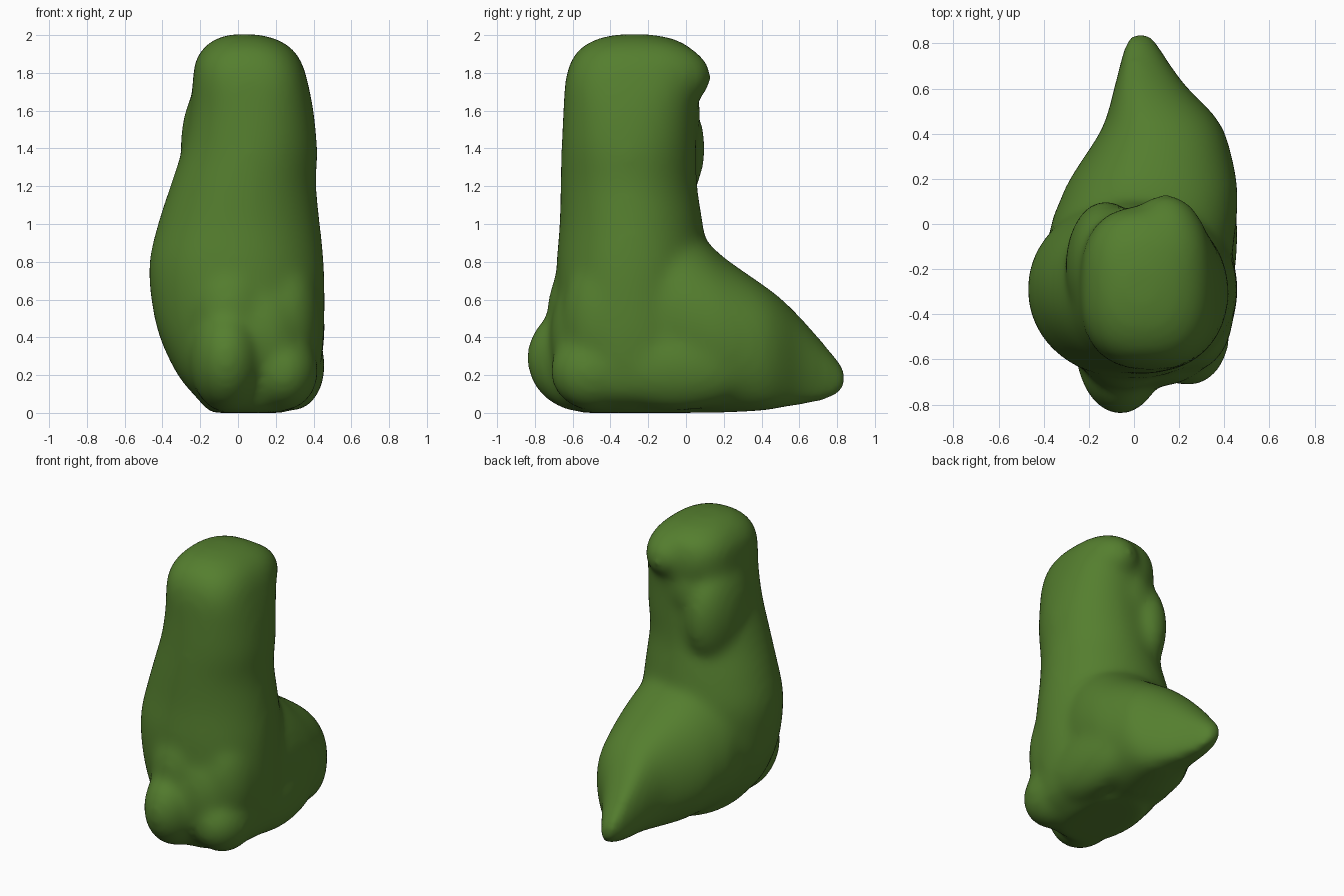
import bpy, bmesh, math
from mathutils import Vector, Matrix

if "Cube" in bpy.data.objects:
    bpy.data.objects.remove(bpy.data.objects["Cube"], do_unlink=True)

green = bpy.data.materials.new("moss green")
green.use_nodes = True
green.diffuse_color = (0.09, 0.21, 0.028, 1)
green.node_tree.nodes["Principled BSDF"].inputs["Base Color"].default_value = green.diffuse_color
green.node_tree.nodes["Principled BSDF"].inputs["Roughness"].default_value = 0.8

bm = bmesh.new()


def spline(rows, steps=5):
    """Catmull-Rom interpolation of section rows."""
    out = []
    for i in range(len(rows) - 1):
        a, b, c, d = (Vector(rows[max(0, min(len(rows) - 1, i + k))]) for k in (-1, 0, 1, 2))
        for s in range(steps):
            t = s / steps
            out.append(b + (c - a) * (t / 2) + (a * 2 - b * 5 + c * 4 - d) * (t * t / 2)
                       + (b * 3 - a - c * 3 + d) * (t ** 3 / 2))
    out.append(Vector(rows[-1]))
    return out


def loft(rows, place, skew=0.0, n=48):
    """Skin superellipse sections given as (position, u0, u1, v0, v1, power)."""
    rings = []
    for p, u0, u1, v0, v1, power in spline(rows):
        ring = []
        for k in range(n):
            a = 2 * math.pi * k / n
            c, s = math.cos(a), math.sin(a)
            u = math.copysign(abs(c) ** (2 / power), c)
            v = math.copysign(abs(s) ** (2 / power), s)
            x = (u0 + u1) / 2 + (u1 - u0) / 2 * u - skew * v * (1 - abs(u))
            ring.append(bm.verts.new(place(x, (v0 + v1) / 2 + (v1 - v0) / 2 * v, p)))
        rings.append(ring)
    for lo, hi in zip(rings, rings[1:]):
        for k in range(n):
            bm.faces.new((lo[k], lo[(k + 1) % n], hi[(k + 1) % n], hi[k]))
    bm.faces.new(rings[0][::-1])
    bm.faces.new(rings[-1])


def lump(centre, radii):
    m = Matrix.Translation(centre) @ Matrix.Diagonal((*radii, 1))
    bmesh.ops.create_icosphere(bm, subdivisions=4, radius=1, matrix=m)


# upright trunk and head: height, x range, y range, squareness
trunk = [
    (0.00, -.15, .25, -.57, .06, 2.2), (0.08, -.22, .38, -.63, .08, 2.2),
    (0.2, -.32, .43, -.66, .09, 2.2), (0.4, -.415, .455, -.67, .10, 2.2),
    (0.6, -.46, .46, -.685, .10, 2.1), (0.8, -.47, .455, -.685, .11, 2.05),
    (1.0, -.425, .435, -.67, .09, 2), (1.2, -.36, .415, -.665, .06, 2),
    (1.4, -.295, .42, -.66, .055, 2.1), (1.6, -.255, .40, -.65, .06, 2.3),
    (1.75, -.24, .37, -.64, .08, 2.6), (1.85, -.23, .34, -.615, .07, 2.6),
    (1.93, -.185, .285, -.56, .03, 2.5), (1.985, -.11, .19, -.46, -.08, 2.3),
    (2.005, -.03, .09, -.35, -.20, 2)]
loft(trunk, lambda x, y, p: (x, y, p))

# tapering rear spur: y position, x range, z range, squareness
spur = [
    (-.35, -.33, .40, .0, 1.18, 2), (-.1, -.37, .44, .0, 1.06, 2), (0.0, -.37, .455, .0, 1.0, 2),
    (0.1, -.33, .46, .0, .92, 2.0), (0.2, -.285, .455, .0, .825, 2.1),
    (0.4, -.155, .405, .01, .685, 2.2), (0.5, -.115, .34, .025, .61, 2.2),
    (0.6, -.09, .24, .04, .515, 2.2), (0.7, -.065, .165, .055, .405, 2.1),
    (0.78, -.045, .115, .08, .315, 2), (0.83, -.015, .08, .115, .25, 2),
    (0.85, .015, .05, .16, .21, 2)]
loft(spur, lambda x, z, p: (x, p, z), skew=0.06)

# front toes, instep and outer sole
lump((-.06, -.54, .29), (.20, .305, .29))
lump((-.04, -.46, .53), (.25, .275, .36))
lump((.24, -.49, .22), (.185, .23, .21))
lump((.11, -.47, .40), (.27, .25, .38))
lump((.25, -.40, .50), (.19, .255, .40))
lump((.29, -.05, .25), (.17, .45, .24))
# back of the head and the ridge running down the neck
lump((.14, -.20, 1.78), (.21, .335, .205))
lump((-.125, -.19, 1.40), (.18, .295, .38))
lump((.0, -.20, 1.58), (.20, .28, .30))

bmesh.ops.recalc_face_normals(bm, faces=bm.faces)
mesh = bpy.data.meshes.new("body")
bm.to_mesh(mesh)
bm.free()
body = bpy.data.objects.new("body", mesh)
bpy.context.collection.objects.link(body)
mesh.materials.append(green)

# fuse the lumps and soften the joins
fuse = body.modifiers.new("fuse", 'REMESH')
fuse.mode = 'VOXEL'
fuse.voxel_size = 0.022
soften = body.modifiers.new("soften", 'SMOOTH')
soften.factor = 0.5
soften.iterations = 30
bpy.context.view_layer.objects.active = body
body.select_set(True)
for name in ("fuse", "soften"):
    bpy.ops.object.modifier_apply(modifier=name)
bpy.ops.object.shade_smooth()
